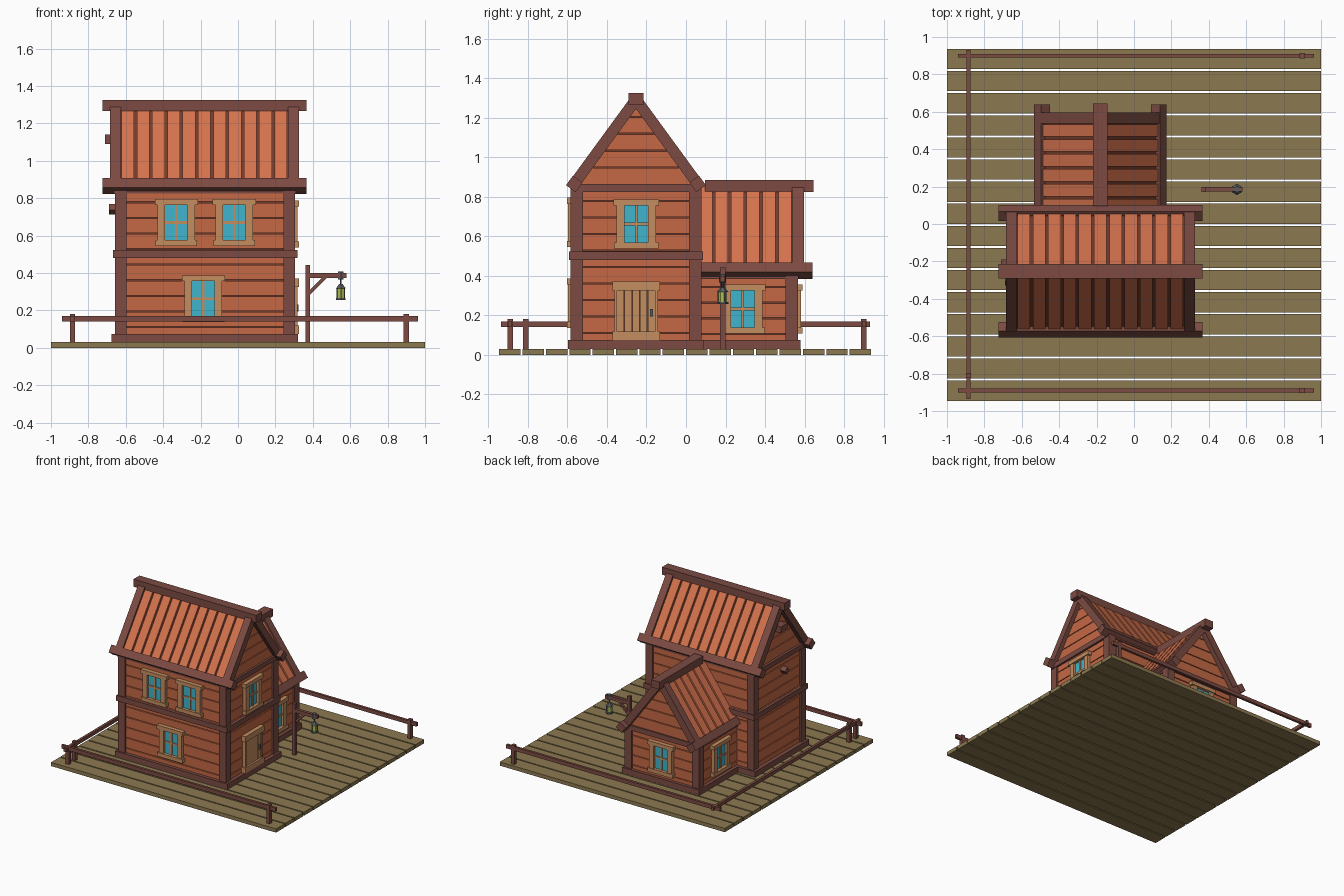
import bpy, bmesh, math
from mathutils import Matrix, Vector

if "Cube" in bpy.data.objects:
    bpy.data.objects.remove(bpy.data.objects["Cube"])

COL = {"wall": (.56, .14, .06), "dark": (.17, .045, .025), "beam": (.2, .07, .055), "roof": (.66, .17, .075),
       "trim": (.56, .27, .12), "glass": (.05, .46, .61), "deck": (.26, .19, .08),
       "glow": (.42, .52, .08), "metal": (.1, .11, .12)}
MATS = {}
for k, c in COL.items():
    MATS[k] = bpy.data.materials.new(k)
    MATS[k].diffuse_color = (*c, 1)
PARTS = {}
I = Matrix.Identity(4)


def part(name, mat):
    return PARTS.setdefault(name, (bmesh.new(), mat))[0]


def box(name, mat, lo, hi, M=I, taper=1.0):
    """Box from corner to corner; taper scales the top edge in y."""
    lo, hi = Vector(lo), Vector(hi)
    bm = part(name, mat)
    vs = bmesh.ops.create_cube(bm, size=1)["verts"]
    for v in vs:
        t = taper if v.co.z > 0 else 1
        p = Vector([(lo[i] + hi[i]) / 2 + v.co[i] * (hi[i] - lo[i]) for i in range(3)])
        p.y = (lo.y + hi.y) / 2 + (p.y - (lo.y + hi.y) / 2) * t
        v.co = M @ p


def cyl(name, mat, x, y, z0, z1, r1, r2, n=6):
    bmesh.ops.create_cone(part(name, mat), cap_ends=True, segments=n, radius1=r1, radius2=r2,
                          depth=z1 - z0, matrix=Matrix.Translation((x, y, (z0 + z1) / 2)))


def turned(x, y, z, deg):
    return Matrix.Translation((x, y, z)) @ Matrix.Rotation(math.radians(deg), 4, 'Z')


HALF, RISE = .312, .427
SLOPE = math.atan2(RISE, HALF)
LEN = math.hypot(HALF, RISE)


def block(n, M, posts, body, base, planks, rafters, ridge, eave, ze, nplank):
    """Timber block, ridge along local x; ze is the eave height."""
    # siding courses
    box(n + "_core", "dark", (body[0] + .012, -.305, .03), (body[1] - .012, .305, ze), M)
    rows = round((ze - .03) / .083)
    h = (ze - .03) / rows
    for i in range(rows):
        z = .03 + i * h
        box(n + "_siding", "wall", (body[0], -.317, z), (body[1], .317, z + h - .006), M)
    # gable courses narrowing to the ridge
    box(n + "_gable_core", "dark", (body[0] + .012, -HALF, ze), (body[1] - .012, HALF, ze + RISE), M, .01)
    for i in range(5):
        a, b = i / 5, (i + .93) / 5
        w0, w1 = HALF * (1 - a), HALF * (1 - b)
        box(n + "_gable_siding", "wall", (body[0], -w0, ze + a * RISE), (body[1], w0, ze + b * RISE), M, w1 / w0)
    # posts and horizontal beams
    for s in (-1, 1):
        y0, y1 = sorted((s * .268, s * .331))
        for p in posts:
            box(n + "_posts", "beam", (p - .031, y0, .03), (p + .031, y1, ze - .005), M)
    box(n + "_sill_beam", "beam", (base[0], -.343, .03), (base[1], .343, .075), M)
    box(n + "_top_beam", "beam", (base[0] + .012, -.325, ze - .04), (base[1] - .012, .325, ze), M)
    box(n + "_ridge_beam", "beam", (ridge[0], -.038, ze + RISE - .027), (ridge[1], .038, ze + RISE + .033), M)
    # both roof slopes
    for s in (0, 180):
        R = M @ Matrix.Rotation(math.radians(s), 4, 'Z')
        R = R if s == 0 else M @ Matrix.Scale(-1, 4, (0, 1, 0))
        S = R @ Matrix.Translation((0, -HALF, ze)) @ Matrix.Rotation(SLOPE, 4, 'X')
        box(n + "_eave_beam", "beam", (eave[0], -.03, -.03), (eave[1], .03, .03), S)
        box(n + "_roof_underlay", "dark", (planks[0], 0, -.018), (planks[1], LEN, .002), S)
        for r in rafters:
            box(n + "_rafters", "beam", (r - .03, 0, -.028), (r + .03, LEN, .028), S)
        p = (planks[1] - planks[0]) / nplank
        for i in range(nplank):
            x = planks[0] + i * p
            box(n + "_roof_planks", "roof", (x + .007, 0, -.01), (x + p - .007, LEN, .016), S)


# main house and rear wing
main = Matrix.Translation((0, -.253, 0))
block("main", main, (-.626, .273), (-.645, .293), (-.677, .322), (-.63, .27), (-.655, .296),
      (-.725, .365), (-.725, .365), .865, 11)
box("main_floor_beam", "beam", (-.667, -.34, .48), (.317, .34, .523), main)
wing = turned(-.18, 0, 0, 90)
block("wing", wing, (.535,), (.04, .555), (.04, .58), (.06, .54), (.566,),
      (.095, .645), (.07, .64), .425, 6)
# small beam ends on the left gable
box("gable_peg", "beam", (-.71, -.275, 1.09), (-.62, -.19, 1.14))
D = Matrix.Translation((0, -.3, .742)) @ Matrix.Rotation(SLOPE, 4, 'X')
box("wall_peg", "beam", (-.69, -.02, -.02), (-.62, .02, .02), D)


# windows: outward is local -y
def window(M):
    box("window_panes", "glass", (-.065, -.008, -.1), (.065, .02, .1), M)
    for s in (-1, 1):
        a, b = sorted((s * .06, s * .1))
        box("window_frames", "trim", (a, -.026, -.1), (b, .02, .1), M)
    box("window_frames", "trim", (-.115, -.033, .094), (.115, .02, .125), M)
    box("window_frames", "trim", (-.112, -.033, -.125), (.112, .02, -.094), M)
    box("window_bars", "trim", (-.007, -.016, -.1), (.007, .01, .1), M)
    box("window_bars", "trim", (-.065, -.016, -.007), (.065, .01, .007), M)


for x, y, z, d in ((-.33, -.57, .67, 0), (-.02, -.57, .67, 0), (-.185, -.57, .262, 0),
                   (.293, -.252, .662, 90), (.137, .287, .232, 90),
                   (-.497, .287, .232, -90), (-.18, .555, .232, 180)):
    window(turned(x, y, z, d))

# door
M = turned(.293, -.252, 0, 90)
box("door_back", "dark", (-.095, -.006, .08), (.095, .02, .33), M)
for i in range(5):
    x = -.097 + i * .039
    box("door_planks", "trim", (x, -.018, .08), (x + .036, .02, .33), M)
for s in (-1, 1):
    a, b = sorted((s * .096, s * .11))
    box("door_frame", "trim", (a, -.026, .08), (b, .02, .33), M)
box("door_frame", "trim", (-.12, -.033, .325), (.12, .02, .37), M)
box("door_frame", "trim", (-.12, -.033, .075), (.12, .02, .118), M)
box("door_handle", "metal", (.07, -.03, .195), (.084, -.01, .232), M)

# plank deck
for i in range(16):
    y = -.945 + i * .1182
    box("deck_planks", "deck", (-1, y, 0), (1, y + .108, .03))

# low fence
for y in (-.89, .9):
    box("fence_rails", "beam", (-.94, y - .01, .14), (.962, y + .01, .17))
box("fence_rails", "beam", (-.895, -.935, .141), (-.875, .93, .169))
for x, y in ((.9, -.89), (.9, .9), (-.885, -.81), (-.885, -.89)):
    top = .168 if (x, y) == (-.885, -.89) else .182
    box("fence_posts", "beam", (x - .014, y - .014, .03), (x + .014, y + .014, top))

# lamp post with brace
box("lamp_post", "beam", (.36, .171, .03), (.386, .199, .442))
box("lamp_arm", "beam", (.362, .173, .372), (.58, .197, .4))
B = Matrix.Translation((.378, .185, .29)) @ Matrix.Rotation(math.radians(-45), 4, 'Y')
box("lamp_brace", "beam", (0, -.009, -.009), (.135, .009, .009), B)

# hanging lantern
lx, ly = .55, .185
cyl("lantern_hook", "metal", lx, ly, .365, .407, .017, .017)
cyl("lantern_hook", "metal", lx, ly, .33, .37, .005, .005)
cyl("lantern_cap", "metal", lx, ly, .318, .342, .03, .01)
cyl("lantern_glass", "glow", lx, ly, .265, .32, .021, .021)
cyl("lantern_base", "metal", lx, ly, .257, .267, .029, .029)
for k in range(3):
    a = math.radians(120 * k + 30)
    cyl("lantern_bars", "metal", lx + .022 * math.cos(a), ly + .022 * math.sin(a), .262, .322, .003, .003, 4)

# turn every collected part into an object
for name, (bm, mat) in PARTS.items():
    bmesh.ops.recalc_face_normals(bm, faces=bm.faces)
    me = bpy.data.meshes.new(name)
    bm.to_mesh(me)
    bm.free()
    me.materials.append(MATS[mat])
    bpy.context.collection.objects.link(bpy.data.objects.new(name, me))

for m in bpy.data.materials:
    if m.users and not m.is_grease_pencil:
        m.use_nodes = True
        m.node_tree.nodes["Principled BSDF"].inputs["Base Color"].default_value = m.diffuse_color
